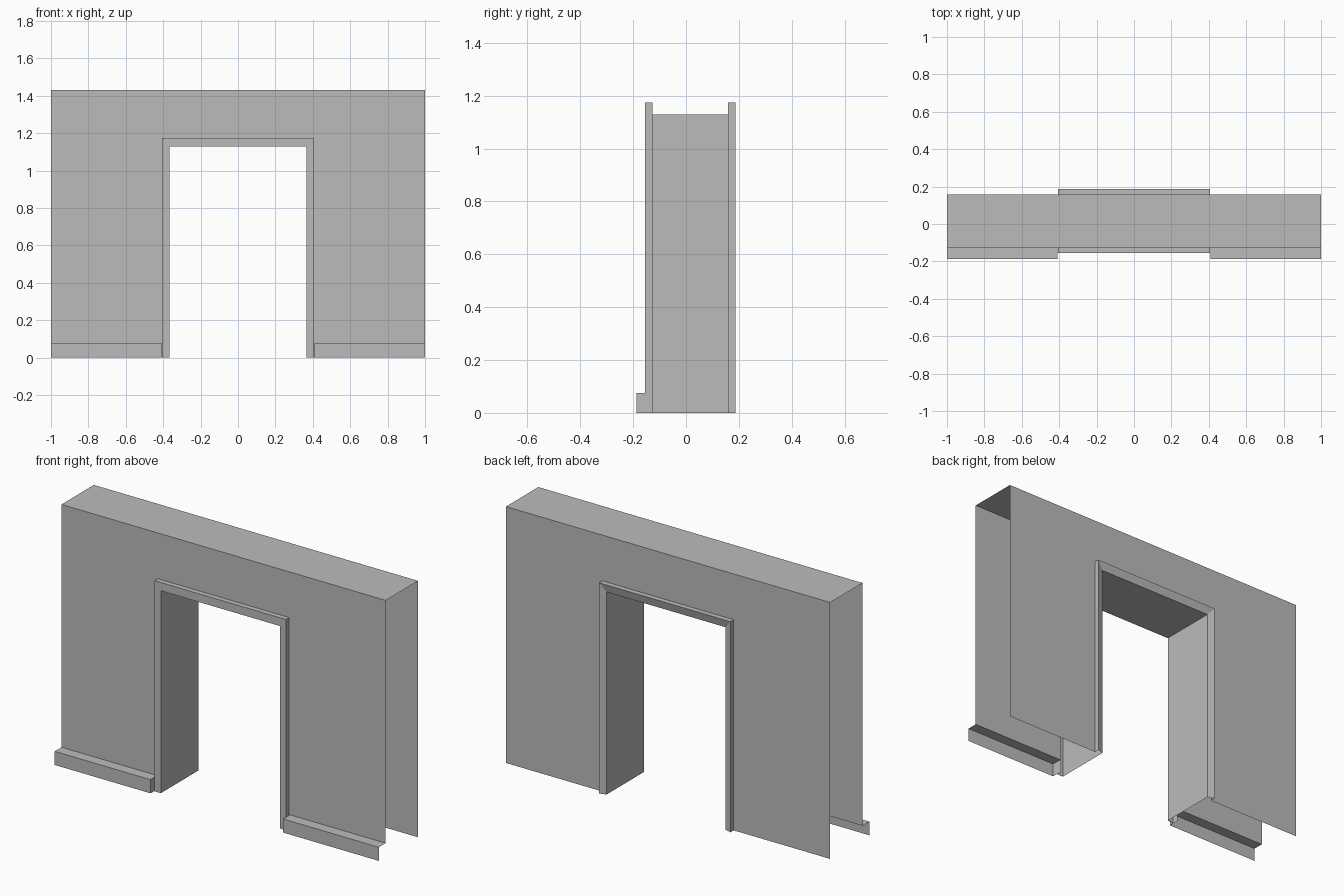
import bpy
import bmesh

if "Cube" in bpy.data.objects:
    bpy.data.objects.remove(bpy.data.objects["Cube"], do_unlink=True)

# One plain grey for everything
GREY = (0.5, 0.5, 0.5, 1.0)
grey = bpy.data.materials.new("plain grey")
grey.use_nodes = True
grey.diffuse_color = GREY
grey.node_tree.nodes["Principled BSDF"].inputs["Base Color"].default_value = GREY

# Main sizes
HALF, TOP = 1.0, 1.43
FRONT, BACK = -0.127, 0.158
OUTER_X, OUTER_Z = 0.405, 1.175
INNER_X, INNER_Z = 0.367, 1.129
BASE_X, BASE_Y, BASE_Z = 0.409, -0.187, 0.076


def build(name, quads):
    """Make an object of open sheets from four-cornered faces."""
    bm = bmesh.new()
    for quad in quads:
        bm.faces.new([bm.verts.new(p) for p in quad])
    bmesh.ops.remove_doubles(bm, verts=bm.verts, dist=0.0005)
    mesh = bpy.data.meshes.new(name)
    bm.to_mesh(mesh)
    bm.free()
    mesh.materials.append(grey)
    obj = bpy.data.objects.new(name, mesh)
    bpy.context.collection.objects.link(obj)
    return obj


def upright(x0, x1, z0, z1, y, front):
    """Upright rectangle facing the front or the back."""
    quad = [(x0, y, z0), (x1, y, z0), (x1, y, z1), (x0, y, z1)]
    return quad if front else quad[::-1]


def wall_sheet(name, y, side_bottom, front):
    """Wall face with a doorway left open."""
    x = OUTER_X
    build(name, [
        upright(-HALF, -x, side_bottom, OUTER_Z, y, front),
        upright(x, HALF, side_bottom, OUTER_Z, y, front),
        upright(-HALF, -x, OUTER_Z, TOP, y, front),
        upright(-x, x, OUTER_Z, TOP, y, front),
        upright(x, HALF, OUTER_Z, TOP, y, front)])


# Wall: two faces and a top, open at the ends and below
wall_sheet("front_wall", FRONT, BASE_Z, True)
wall_sheet("back_wall", BACK, 0, False)
build("wall_top", [[(-HALF, FRONT, TOP), (HALF, FRONT, TOP),
                    (HALF, BACK, TOP), (-HALF, BACK, TOP)]])


# Door frame: a profile swept around the doorway
def arch(x, z, y):
    return [(-x, y, 0), (-x, y, z), (x, y, z), (x, y, 0)]


rings = [arch(OUTER_X, OUTER_Z, FRONT), arch(OUTER_X, OUTER_Z, -0.156),
         arch(INNER_X, INNER_Z, -0.156), arch(INNER_X, INNER_Z, 0.175),
         arch(OUTER_X, OUTER_Z, 0.187), arch(OUTER_X, OUTER_Z, BACK)]
build("door_frame", [[a[i], a[i + 1], b[i + 1], b[i]]
                     for a, b in zip(rings, rings[1:]) for i in range(3)])

# Skirting boards: top, front and inner end, mirrored about the doorway
for name, s in (("left_skirting", 1), ("right_skirting", -1)):
    near, far = s * BASE_X, s * HALF
    quads = [
        [(near, BASE_Y, 0), (far, BASE_Y, 0),
         (far, BASE_Y, BASE_Z), (near, BASE_Y, BASE_Z)],
        [(near, BASE_Y, BASE_Z), (far, BASE_Y, BASE_Z),
         (far, FRONT, BASE_Z), (near, FRONT, BASE_Z)],
        [(near, FRONT, 0), (near, BASE_Y, 0),
         (near, BASE_Y, BASE_Z), (near, FRONT, BASE_Z)]]
    build(name, quads if s > 0 else [q[::-1] for q in quads])
